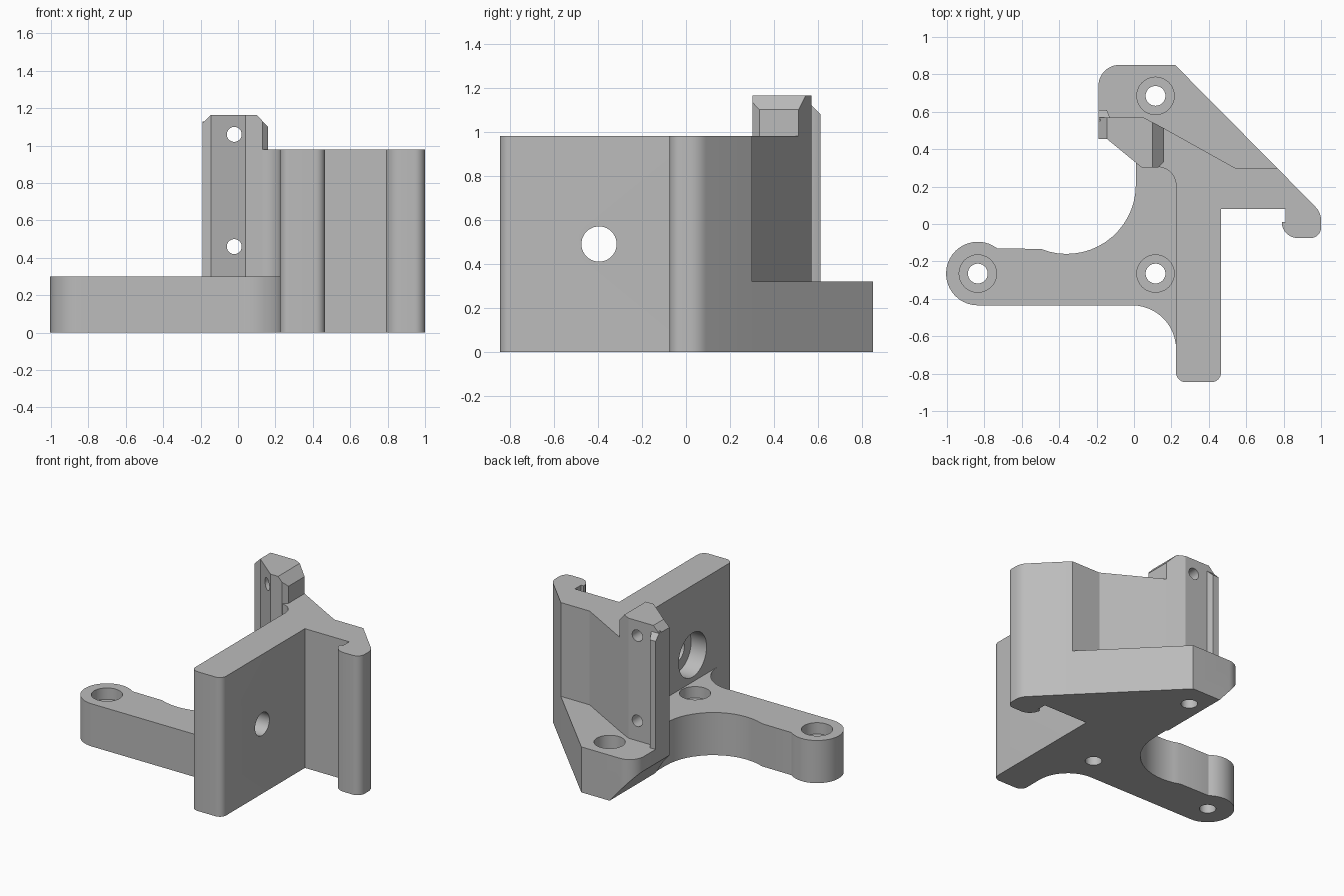
import bpy, bmesh, math
from mathutils import Vector, Matrix

if "Cube" in bpy.data.objects:
    bpy.data.objects.remove(bpy.data.objects["Cube"], do_unlink=True)

grey = bpy.data.materials.new("plain grey")
grey.use_nodes = True
grey.diffuse_color = (0.5, 0.5, 0.5, 1)
grey.node_tree.nodes["Principled BSDF"].inputs["Base Color"].default_value = (0.5, 0.5, 0.5, 1)


def arc(cx, cy, r, start, end, steps=12):
    """Points on an arc, angles in degrees."""
    angles = [math.radians(start + (end - start) * i / steps) for i in range(steps + 1)]
    return [(cx + r * math.cos(a), cy + r * math.sin(a)) for a in angles]


def finish(name, bm):
    bmesh.ops.recalc_face_normals(bm, faces=bm.faces)
    mesh = bpy.data.meshes.new(name)
    bm.to_mesh(mesh)
    bm.free()
    mesh.materials.append(grey)
    ob = bpy.data.objects.new(name, mesh)
    bpy.context.collection.objects.link(ob)
    return ob


def prism(name, outline, low, high, clips=()):
    """Extrude an outline upward, then trim it with (point, normal) planes."""
    bm = bmesh.new()
    face = bm.faces.new([bm.verts.new((x, y, low)) for x, y in outline])
    top = bmesh.ops.extrude_face_region(bm, geom=[face])["geom"]
    bmesh.ops.translate(bm, vec=(0, 0, high - low),
                        verts=[v for v in top if isinstance(v, bmesh.types.BMVert)])
    for point, normal in clips:
        geom = bm.verts[:] + bm.edges[:] + bm.faces[:]
        bmesh.ops.bisect_plane(bm, geom=geom, plane_co=point, plane_no=normal, clear_outer=True)
        bmesh.ops.holes_fill(bm, edges=[e for e in bm.edges if e.is_boundary], sides=0)
    return finish(name, bm)


def drill(ob, centre, axis, radius, length):
    """Cut a round hole centred on a point along an axis."""
    bm = bmesh.new()
    turn = Vector((0, 0, 1)).rotation_difference(Vector(axis)).to_matrix().to_4x4()
    bmesh.ops.create_cone(bm, cap_ends=True, segments=40, radius1=radius, radius2=radius,
                          depth=length, matrix=Matrix.Translation(centre) @ turn)
    cutter = finish("hole_cutter", bm)
    cutter.hide_render = True
    mod = ob.modifiers.new("hole", "BOOLEAN")
    mod.operation = "DIFFERENCE"
    mod.solver = "EXACT"
    mod.object = cutter
    bpy.context.view_layer.objects.active = ob
    bpy.ops.object.modifier_apply(modifier=mod.name)
    bpy.data.objects.remove(cutter, do_unlink=True)


def screw_hole(ob, x, y, top, depth):
    drill(ob, (x, y, 0.2), (0, 0, 1), 0.053, 1)
    drill(ob, (x, y, top), (0, 0, 1), 0.1, depth * 2)


# Low base with the reaching arm
base_outline = (arc(-0.835, -0.265, 0.17, 52, 270, 24)
                + arc(-0.01, -0.67, 0.235, 90, 0)
                + [(0.3, -0.67), (0.3, 0.33), (0.01, 0.33)]
                + arc(-0.36, 0.21, 0.37, 0, -112, 16))
base = prism("mounting_base", base_outline, 0, 0.3)
screw_hole(base, -0.835, -0.265, 0.3, 0.08)
screw_hole(base, 0.115, -0.265, 0.3, 0.08)

# Rear tab, chamfered below its overhanging side
tab_outline = ([(0.765, 0.3), (0.22, 0.85)] + arc(-0.08, 0.74, 0.11, 90, 180)
               + [(-0.19, 0.455), (-0.145, 0.455), (0.01, 0.33), (0.04, 0.31), (0.3, 0.31), (0.4, 0.25)])
tab = prism("rear_tab", tab_outline, 0, 0.32, [((0, 0, 0), (-0.22, 0, -0.19))])
screw_hole(tab, 0.115, 0.685, 0.32, 0.14)

# Tall wall with the diagonal brace and hooked end
hook = ([(0.81, 0.08), (0.81, 0.01), (0.79, 0.01), (0.79, -0.01)]
        + arc(0.875, 0.01, 0.085, 195, 270, 8)
        + arc(0.945, -0.02, 0.055, 270, 360, 8) + arc(0.9, 0.02, 0.1, 0, 45, 6))
wall_outline = (arc(0.275, -0.795, 0.05, 180, 270, 8) + arc(0.415, -0.795, 0.05, 270, 360, 8)
                + [(0.465, 0.08)] + hook
                + [(0.765, 0.3), (0.54, 0.3), (0.16, 0.512), (0.1, 0.45), (0.1, 0.305)]
                + arc(0.125, 0.205, 0.1, 90, 0))
wall = prism("tall_wall", wall_outline, 0, 0.98)
drill(wall, (0.35, -0.395, 0.49), (1, 0, 0), 0.08, 1)
drill(wall, (0.225, -0.395, 0.49), (1, 0, 0), 0.155, 0.24)

# Upright post with chamfered top and two cross holes
post_outline = [(0.04, 0.303), (0.13, 0.303), (0.16, 0.333), (0.16, 0.512), (0.05, 0.57),
                (-0.19, 0.57), (-0.19, 0.455), (-0.145, 0.455)]
post = prism("upright_post", post_outline, 0.25, 1.165,
             [((0.16, 0, 1.1), (1, 0, 0.92)), ((-0.19, 0, 1.12), (-1, 0, 1))])
for z in (0.46, 1.06):
    drill(post, (-0.02, 0.45, z), (0, 1, 0), 0.04, 1)

# Small rib down the back of the post
rib = prism("post_rib", [(-0.19, 0.55), (-0.13, 0.55), (-0.13, 0.57), (-0.145, 0.61), (-0.19, 0.61)],
            0.3, 1.13, [((0, 0.61, 1.08), (0, 1, 1))])

for ob in (base, tab, wall, post, rib):
    bpy.ops.object.select_all(action="DESELECT")
    ob.select_set(True)
    bpy.context.view_layer.objects.active = ob
    bpy.ops.object.shade_smooth_by_angle(angle=math.radians(25))
